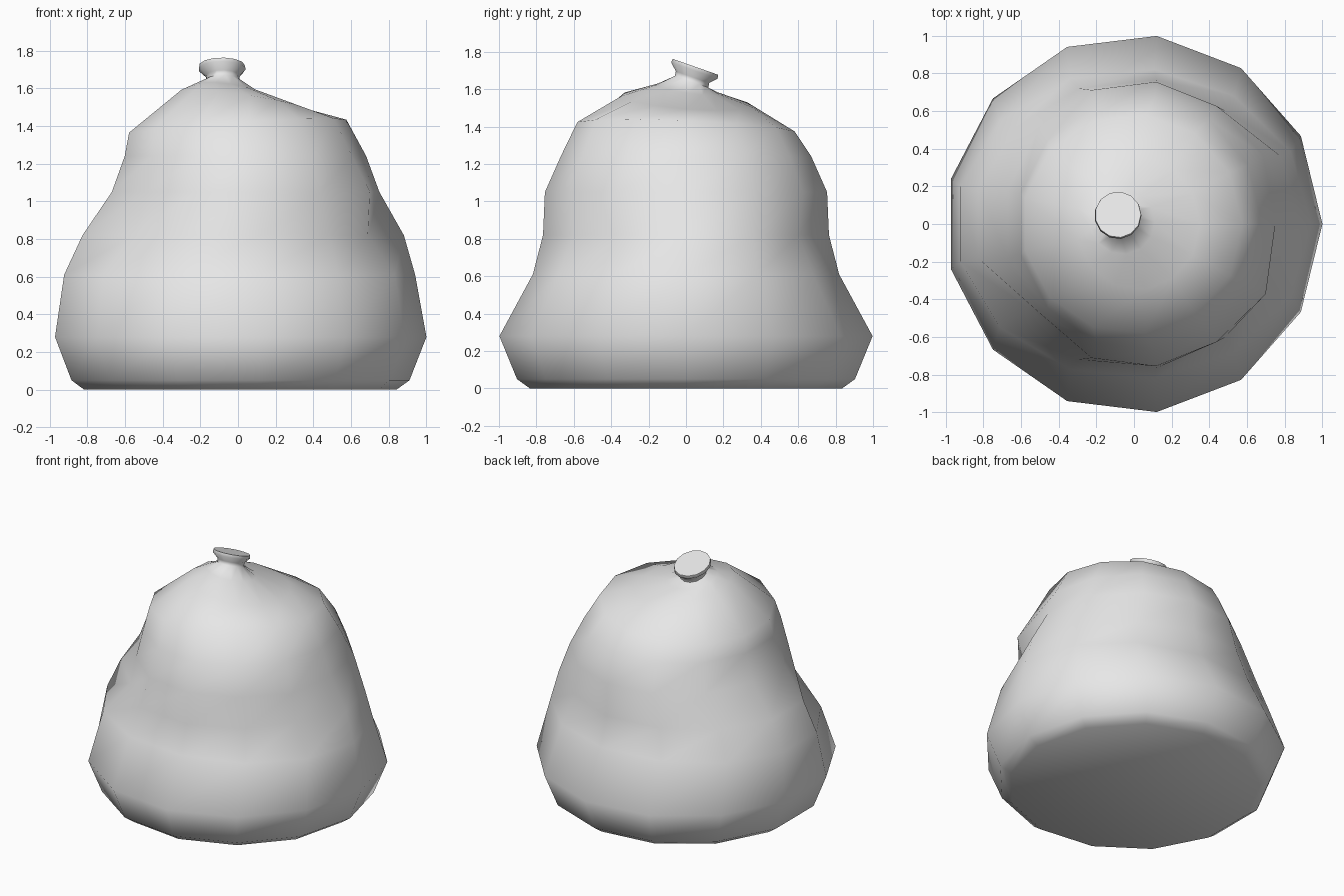
import bpy, bmesh
from math import cos, sin, tau

default = bpy.data.objects.get("Cube")
if default:
    bpy.data.objects.remove(default, do_unlink=True)

SIDES = 13

grey = bpy.data.materials.new("light grey")
grey.use_nodes = True
grey.diffuse_color = (0.8, 0.8, 0.8, 1)
grey.node_tree.nodes["Principled BSDF"].inputs["Base Color"].default_value = (0.8, 0.8, 0.8, 1)


def lathe(name, rings, dents):
    """Bridge tilted elliptical rings (z, rx, ry, cx, cy, tilt_x, tilt_y) and cap both ends."""
    bm = bmesh.new()
    loops = []
    for row, (z, rx, ry, cx, cy, tx, ty) in enumerate(rings):
        loop = []
        for i in range(SIDES):
            f = dents.get((row, i), 1)
            dx, dy = f * rx * cos(tau * i / SIDES), f * ry * sin(tau * i / SIDES)
            loop.append(bm.verts.new((cx + dx, cy + dy, z + tx * dx + ty * dy)))
        loops.append(loop)
    for low, high in zip(loops, loops[1:]):
        for i in range(SIDES):
            j = (i + 1) % SIDES
            bm.faces.new((low[i], low[j], high[j], high[i]))
    bm.faces.new(loops[0][::-1])
    bm.faces.new(loops[-1])
    mesh = bpy.data.meshes.new(name)
    bm.to_mesh(mesh)
    bm.free()
    mesh.materials.append(grey)
    obj = bpy.data.objects.new(name, mesh)
    bpy.context.collection.objects.link(obj)
    bpy.ops.object.select_all(action="DESELECT")
    obj.select_set(True)
    bpy.context.view_layer.objects.active = obj
    bpy.ops.object.shade_smooth_by_angle(angle=1.0)
    return obj


# Slumped bag body, gathered neck and flared tied end
sack_rings = [
    (0.00, 0.84, 0.84, 0, 0, 0, 0),
    (0.05, 0.91, 0.91, 0, 0, 0, 0),
    (0.28, 1.00, 1.005, 0, 0, 0, 0),
    (0.61, 0.945, 0.825, -0.005, 0, 0, 0),
    (0.82, 0.865, 0.77, 0.015, 0, 0, 0),
    (1.05, 0.72, 0.76, 0.03, 0, 0, 0),
    (1.24, 0.65, 0.675, 0.03, 0, 0, 0),
    (1.395, 0.585, 0.585, -0.01, 0, 0.065, -0.043),
    (1.54, 0.33, 0.35, 0.02, 0, -0.14, -0.08),
    (1.60, 0.17, 0.17, -0.06, 0.01, -0.12, -0.15),
    (1.64, 0.09, 0.09, -0.08, 0.03, 0, -0.35),
    (1.665, 0.09, 0.09, -0.082, 0.035, 0, -0.35),
    (1.70, 0.125, 0.125, -0.085, 0.045, 0, -0.35),
    (1.72, 0.122, 0.122, -0.085, 0.05, 0, -0.35),
]

# Sagging folds: (ring, side) -> radius factor
folds = {(4, 8): 0.88, (4, 12): 0.88, (4, 11): 0.95, (4, 2): 0.95,
         (5, 8): 0.96, (5, 12): 1.05, (5, 1): 1.03}

lathe("sack", sack_rings, folds)
